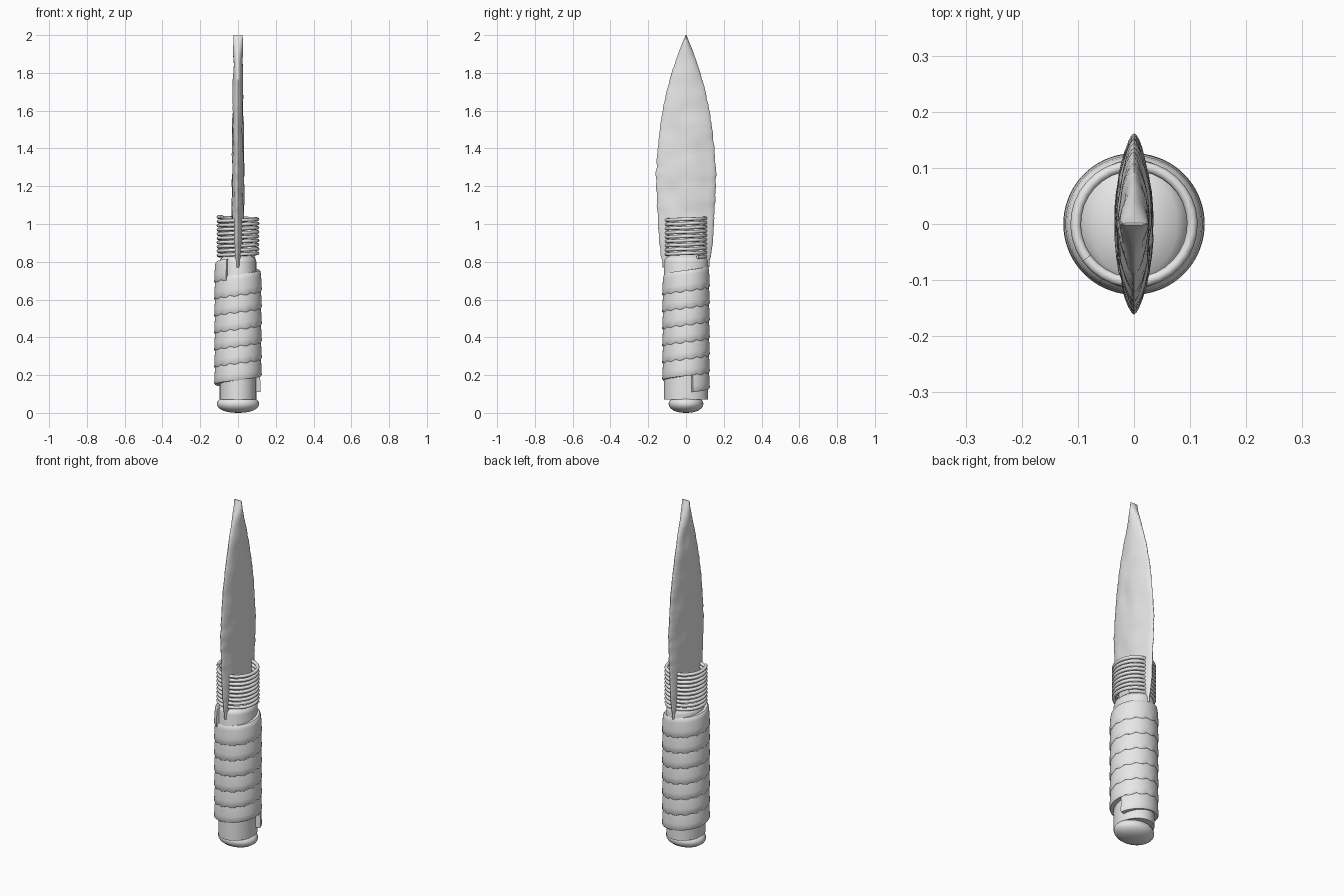
import bpy, bmesh, math
from mathutils import Vector, noise

cube = bpy.data.objects.get("Cube")
if cube:
    bpy.data.objects.remove(cube, do_unlink=True)

grey = bpy.data.materials.new("light_grey")
grey.use_nodes = True
grey.diffuse_color = (0.8, 0.8, 0.8, 1)
grey.node_tree.nodes["Principled BSDF"].inputs["Base Color"].default_value = (0.8, 0.8, 0.8, 1)
TAU = math.tau


def loft(name, rings, angle=40):
    """Skin a list of equal point rings and cap both ends."""
    bm = bmesh.new()
    rows = [[bm.verts.new(p) for p in ring] for ring in rings]
    n = len(rows[0])
    for a, b in zip(rows, rows[1:]):
        for i in range(n):
            j = (i + 1) % n
            bm.faces.new((a[i], a[j], b[j], b[i]))
    bm.faces.new(rows[0][::-1])
    bm.faces.new(rows[-1])
    bmesh.ops.recalc_face_normals(bm, faces=bm.faces)
    mesh = bpy.data.meshes.new(name)
    bm.to_mesh(mesh)
    bm.free()
    mesh.materials.append(grey)
    obj = bpy.data.objects.new(name, mesh)
    bpy.context.collection.objects.link(obj)
    bpy.ops.object.select_all(action='DESELECT')
    obj.select_set(True)
    bpy.context.view_layer.objects.active = obj
    bpy.ops.object.shade_smooth_by_angle(angle=math.radians(angle))
    return obj


def oval(rx, ry, z, n=32):
    return [(rx * math.cos(TAU * i / n), ry * math.sin(TAU * i / n), z) for i in range(n)]


def sample(table, z):
    """Linear interpolation through (z, value) pairs."""
    for (z0, v0), (z1, v1) in zip(table, table[1:]):
        if z <= z1:
            return v0 + (v1 - v0) * (z - z0) / (z1 - z0)
    return table[-1][1]


# Handle core, slightly oval with a domed top
core = [(1, 0.07), (1, 0.80), (0.96, 0.815), (0.8, 0.83), (0.45, 0.845), (0.05, 0.85)]
loft("handle_core", [oval(0.097 * s, 0.116 * s, z) for s, z in core])

# Rounded pommel that bulges sideways beyond the core
rings = []
for k in range(13):
    a = math.pi * (0.02 + 0.96 * k / 12)
    s = math.sin(a) ** 0.85
    rings.append(oval(0.112 * s, 0.092 * s, 0.048 - 0.048 * math.cos(a)))
loft("pommel", rings)

# Overlapping leather strip wound up the handle, scalloped lower edge
PITCH, TURNS, START, STEPS = 0.09, 6.62, 17 / 360, 84
section = [(0.098, 0.0), (0.122, 0.0), (0.126, 0.006), (0.125, 0.035), (0.122, 0.085),
           (0.119, 0.102), (0.113, 0.11), (0.098, 0.11)]
rings = []
for k in range(int(TURNS * STEPS) + 1):
    t = k / STEPS
    a = TAU * (t + START)
    wave = 0.009 * (abs(math.sin(a * 6.5)) - 0.5) if t > 1 else 0
    ring = []
    for r, h in section:
        drop = -wave if h < 0.02 else 0
        ring.append((r * math.cos(a), r * math.sin(a), 0.11 + PITCH * t + h + drop))
    rings.append(ring)
loft("grip_wrap", rings)

# Cord coiled around the blade root
COILS, CORD, RADIUS = 9.5, 0.0095, 0.104
rings = []
for k in range(int(COILS * 32) + 1):
    t = k / 32
    a = TAU * (t + 0.1)
    z = 0.825 + 0.0225 * t
    rings.append([((RADIUS + CORD * math.cos(b)) * math.cos(a),
                   (RADIUS + CORD * math.cos(b)) * math.sin(a),
                   z + CORD * math.sin(b)) for b in (TAU * i / 8 for i in range(8))])
loft("binding_cord", rings, 60)

# Chipped stone blade, leaf outline with a narrow chisel tip
width = [(0.77, 0.122), (0.9, 0.142), (1.1, 0.153), (1.26, 0.16), (1.4, 0.15), (1.55, 0.133),
         (1.7, 0.104), (1.82, 0.07), (1.92, 0.035), (2.0, 0.002)]
thick = [(0.77, 0.024), (1.0, 0.033), (1.4, 0.031), (1.75, 0.027), (2.0, 0.024)]
rings = []
ROWS, N = 90, 32
for k in range(ROWS + 1):
    z = 0.77 + 1.23 * k / ROWS
    w, t = sample(width, z), sample(thick, z)
    ring = []
    for i in range(N):
        a = TAU * i / N
        c, s = math.cos(a), math.sin(a)
        side = 1 if c > 0 else -1
        chip = 1 + 0.035 * noise.noise(Vector((side * 5, 0, z * 28))) * abs(c)
        dent = 1 + 0.3 * noise.noise(Vector((math.copysign(3, s), c * w * 14, z * 9)))
        dent = min(dent, 1.08)
        ring.append((t * dent * math.copysign(abs(s) ** 1.25, s), w * chip * c, z))
    rings.append(ring)
loft("blade", rings, 50)
